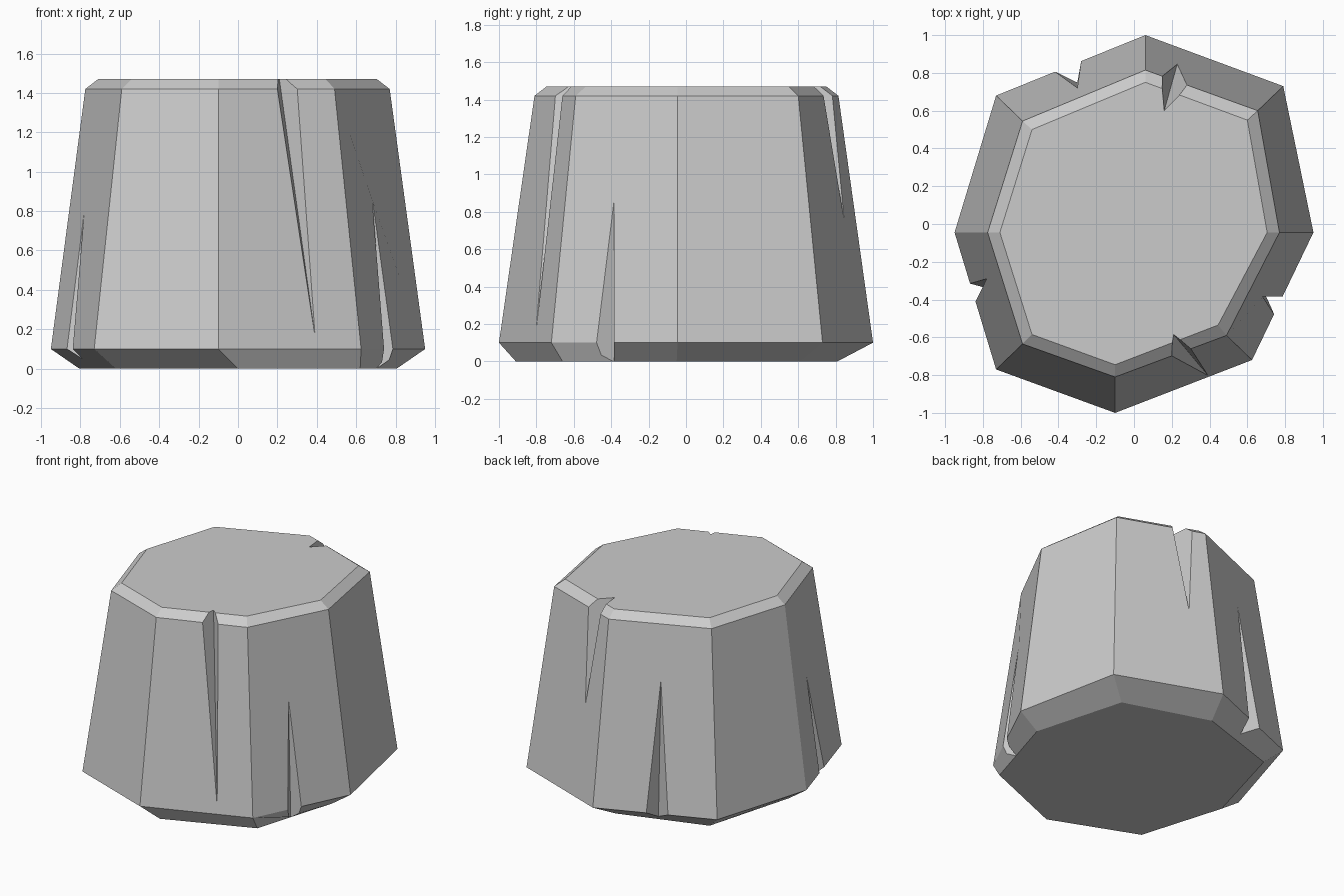
import bpy
from mathutils import Vector

if "Cube" in bpy.data.objects:
    bpy.data.objects.remove(bpy.data.objects["Cube"])

# outlines of the four rings, bottom to top (eight sides)
RINGS = [
    (0.0, [(0, -.91), (.62, -.66), (.805, -.05), (.62, .61), (0, .81), (-.62, .61), (-.805, -.05), (-.62, -.66)]),
    (0.1, [(-.10, -1), (.625, -.72), (.95, -.045), (.79, .73), (.06, 1), (-.73, .68), (-.95, -.045), (-.73, -.77)]),
    (1.42, [(-.10, -.81), (.49, -.59), (.77, -.045), (.655, .60), (.06, .815), (-.59, .545), (-.775, -.045), (-.59, -.635)]),
    (1.47, [(-.10, -.745), (.445, -.535), (.705, -.045), (.60, .55), (.06, .75), (-.54, .50), (-.71, -.045), (-.54, -.585)]),
]

# cracks: pointed end, deep end, two opening corners
CRACKS = [
    ((.39, -.80, .17), (.21, -.585, 1.47), (.20, -.697, 1.42), (.30, -.66, 1.42)),
    ((.68, -.385, .92), (.70, -.385, 0), (.74, -.475, .1), (.785, -.385, .1)),
    ((-.78, -.29, .80), (-.79, -.34, 0), (-.835, -.405, .1), (-.87, -.315, .1)),
    ((-.30, .72, 1.05), (-.30, .75, 0), (-.415, .805, .1), (-.28, .86, .1)),
    ((.23, .85, .74), (.16, .60, 1.47), (.15, .782, 1.42), (.28, .735, 1.42)),
]


def make_object(name, verts, faces):
    mesh = bpy.data.meshes.new(name)
    mesh.from_pydata(verts, [], faces)
    obj = bpy.data.objects.new(name, mesh)
    bpy.context.collection.objects.link(obj)
    return obj


# faceted stump body
n = 8
verts = [(x, y, z) for z, ring in RINGS for x, y in ring]
faces = [tuple(reversed(range(n))), tuple(range(3 * n, 4 * n))]
for r in range(3):
    for i in range(n):
        j = (i + 1) % n
        faces.append((r * n + i, r * n + j, (r + 1) * n + j, (r + 1) * n + i))
stump = make_object("stump", verts, faces)


# wedge cutter stretched past the surface so that it cuts cleanly
def crack_cutter(index, crack):
    tip, deep, a, b = map(Vector, crack)
    a, b = deep + (a - deep) * 2, deep + (b - deep) * 2
    pts = [tip] + [tip + (p - tip) * 1.3 for p in (deep, a, b)]
    tris = [(0, 1, 2), (0, 2, 3), (0, 3, 1), (1, 3, 2)]
    if (pts[1] - tip).cross(pts[2] - tip).dot(pts[3] - tip) > 0:
        tris = [t[::-1] for t in tris]
    cutter = make_object(f"crack_cutter_{index}", pts, tris)
    cutter.hide_render = True
    return cutter


# carve the cracks
cutters = [crack_cutter(i, c) for i, c in enumerate(CRACKS)]
bpy.context.view_layer.objects.active = stump
for cutter in cutters:
    mod = stump.modifiers.new("crack", "BOOLEAN")
    mod.operation = 'DIFFERENCE'
    mod.solver = 'EXACT'
    mod.object = cutter
    bpy.ops.object.modifier_apply(modifier=mod.name)
for cutter in cutters:
    bpy.data.objects.remove(cutter)
